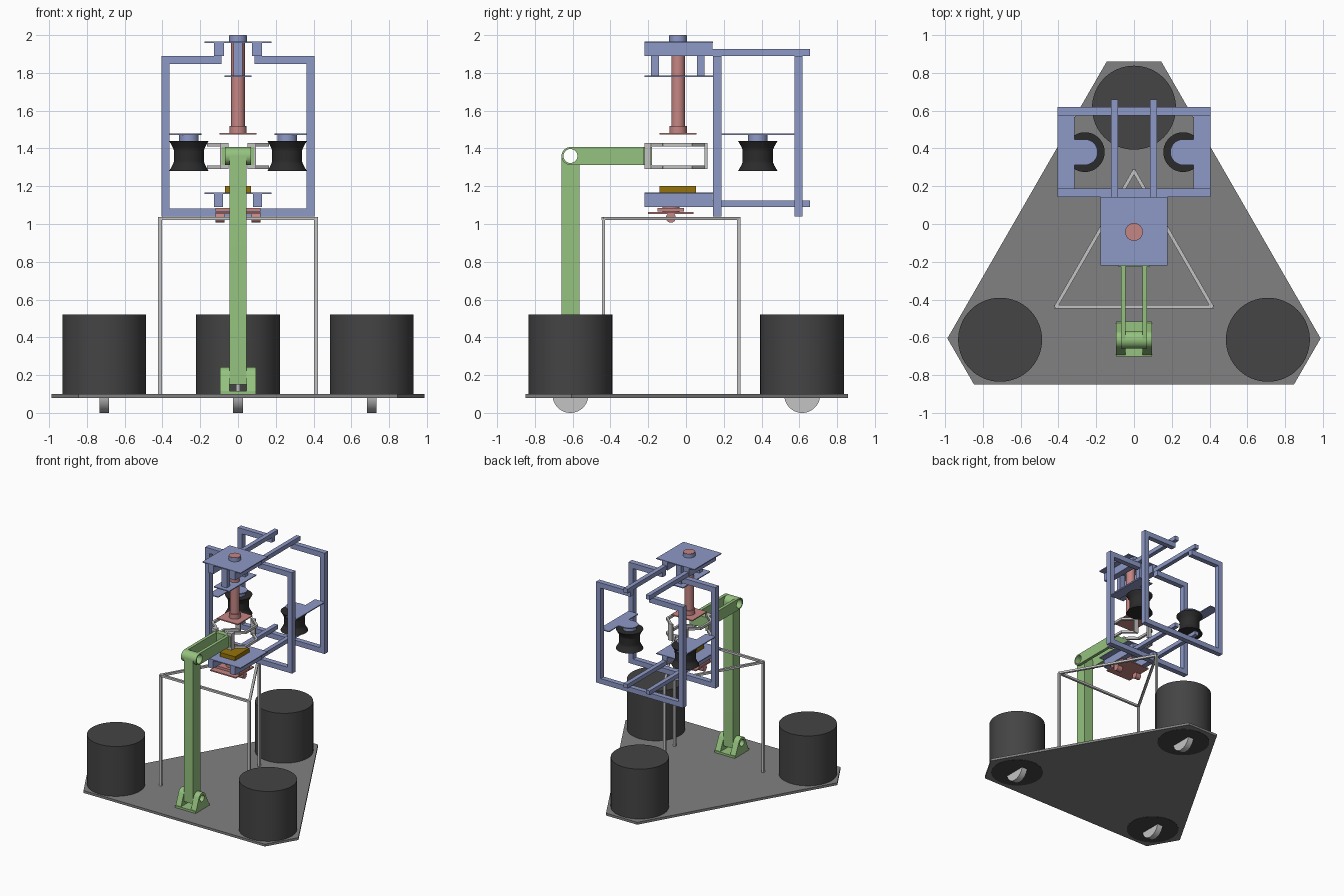
import bpy, bmesh, math
from mathutils import Matrix, Vector

cube = bpy.data.objects.get("Cube")
if cube:
    bpy.data.objects.remove(cube, do_unlink=True)


def material(name, r, g, b):
    m = bpy.data.materials.new(name)
    m.use_nodes = True
    m.diffuse_color = (r, g, b, 1)
    m.node_tree.nodes["Principled BSDF"].inputs["Base Color"].default_value = (r, g, b, 1)
    return m


BLUE = material("periwinkle blue", 0.27, 0.32, 0.57)
GREEN = material("leaf green", 0.30, 0.54, 0.21)
PINK = material("dusty pink", 0.56, 0.24, 0.23)
GOLD = material("dark gold", 0.30, 0.17, 0.003)
GREY = material("plate grey", 0.22, 0.22, 0.22)
DARK = material("pod charcoal", 0.058, 0.058, 0.058)
BLACK = material("roller black", 0.024, 0.024, 0.024)
LIGHT = material("light grey", 0.55, 0.55, 0.55)


def finish(name, bm, mat, smooth=False):
    bmesh.ops.recalc_face_normals(bm, faces=bm.faces)
    me = bpy.data.meshes.new(name)
    bm.to_mesh(me)
    bm.free()
    me.materials.append(mat)
    ob = bpy.data.objects.new(name, me)
    bpy.context.collection.objects.link(ob)
    if smooth:
        bpy.ops.object.select_all(action='DESELECT')
        ob.select_set(True)
        bpy.context.view_layer.objects.active = ob
        bpy.ops.object.shade_smooth_by_angle(angle=math.radians(35))
    return ob


def box(name, x, y, z, mat):
    """Box from (min, max) ranges."""
    bm = bmesh.new()
    bmesh.ops.create_cube(bm, size=1)
    for v in bm.verts:
        v.co = [(a + b) / 2 + c * (b - a) for c, (a, b) in zip(v.co, (x, y, z))]
    return finish(name, bm, mat)


def side(s, a, b):
    """Range a..b mirrored to the side s."""
    return tuple(sorted((s * a, s * b)))


def bar(name, p, q, width, z, mat):
    """Flat bar between two points of the ground plan."""
    p, q = Vector(p), Vector(q)
    d = q - p
    m = d.length / 2 + width / 2 * 0.6
    bm = bmesh.new()
    bmesh.ops.create_cube(bm, size=1, matrix=Matrix.Diagonal((2 * m, width, z[1] - z[0], 1)))
    c = (p + q) / 2
    bm.transform(Matrix.Translation((c.x, c.y, (z[0] + z[1]) / 2))
                 @ Matrix.Rotation(math.atan2(d.y, d.x), 4, 'Z'))
    return finish(name, bm, mat)


def lathe(name, profile, pos, mat, axis='Z', seg=48):
    """Revolve (radius, height) points about an axis through pos."""
    bm = bmesh.new()
    vs = [bm.verts.new((r, 0, h)) for r, h in profile]
    edges = [bm.edges.new(e) for e in zip(vs, vs[1:])]
    bmesh.ops.spin(bm, geom=vs + edges, cent=(0, 0, 0), axis=(0, 0, 1),
                   angle=2 * math.pi, steps=seg, use_merge=True)
    bmesh.ops.remove_doubles(bm, verts=bm.verts, dist=1e-5)
    if axis == 'X':
        bm.transform(Matrix.Rotation(math.pi / 2, 4, 'Y'))
    bm.transform(Matrix.Translation(pos))
    return finish(name, bm, mat, True)


def cylinder(name, r, pos, lo, hi, mat, axis='Z'):
    return lathe(name, [(0, lo), (r, lo), (r, hi), (0, hi)], pos, mat, axis)


def arc(cx, cy, r, a0, a1, n=16):
    """Arc points, angles in degrees."""
    return [(cx + r * math.cos(math.radians(a0 + (a1 - a0) * i / n)),
             cy + r * math.sin(math.radians(a0 + (a1 - a0) * i / n))) for i in range(n + 1)]


def cutout(name, outline, hole, lo, hi, mat, axis='X'):
    """Extruded outline with an optional hole; axis X reads the outline as (y, z)."""
    bm = bmesh.new()
    for loop in filter(None, (outline, hole)):
        vs = [bm.verts.new((a, b, lo)) for a, b in loop]
        for i, v in enumerate(vs):
            bm.edges.new((vs[i - 1], v))
    bmesh.ops.triangle_fill(bm, edges=bm.edges[:], use_beauty=True, use_dissolve=False)
    ext = bmesh.ops.extrude_face_region(bm, geom=bm.faces[:])
    for v in ext["geom"]:
        if isinstance(v, bmesh.types.BMVert):
            v.co.z = hi
    if axis == 'X':
        for v in bm.verts:
            v.co = (v.co.z, v.co.x, v.co.y)
    return finish(name, bm, mat, True)


# Base plate with three wheeled pods
cutout("base_plate", [(-0.845, -0.85), (0.845, -0.85), (0.987, -0.605), (0.145, 0.858),
                      (-0.145, 0.858), (-0.987, -0.605)], None, 0.08, 0.10, GREY, 'Z')
for label, x, y in (("right", -0.708, -0.612), ("left", 0.708, -0.612), ("rear", 0, 0.615)):
    lathe("pod_" + label, [(0, 0.52), (0.222, 0.52), (0.222, 0.1), (0.207, 0.1),
                           (0.207, 0.078), (0, 0.078)], (x, y, 0), DARK, seg=64)
    cylinder("wheel_" + label, 0.095, (x, y, 0.095), -0.026, 0.026, LIGHT, 'X')

# Triangular light stand
corners = [(-0.413, -0.437), (0.413, -0.437), (0, 0.28)]
for i, (x, y) in enumerate(corners):
    box(f"stand_leg_{i}", (x - 0.01, x + 0.01), (y - 0.009, y + 0.009), (0.1, 1.03), LIGHT)
    bar(f"stand_rail_{i}", corners[i - 1], (x, y), 0.019, (1.02, 1.038), LIGHT)

# Green post, foot bracket and elbow arm
PY, PZ = -0.612, 1.36
hole = arc(PY, PZ, 0.037, 0, 360 * 31 / 32, 31)
cutout("post", [(PY - 0.047, 0.15), (PY + 0.047, 0.15)] + arc(PY, PZ, 0.047, 0, 180),
       hole, -0.044, 0.044, GREEN)
box("bracket_base", (-0.095, 0.095), (-0.70, -0.515), (0.1, 0.117), GREEN)
for s in (-1, 1):
    n = "left" if s > 0 else "right"
    cutout("bracket_ear_" + n, [(-0.70, 0.1), (-0.515, 0.1)] + arc(PY, 0.195, 0.047, 20, 160),
           arc(PY, 0.195, 0.028, 0, 345, 23), *side(s, 0.046, 0.095), GREEN)
    cutout("arm_side_" + n, [(-0.19, PZ - 0.047), (-0.19, PZ + 0.047)]
           + arc(PY, PZ, 0.047, 90, 270), hole, *side(s, 0.044, 0.07), GREEN)
box("arm_end", (-0.085, 0.085), (-0.225, -0.18), (1.313, 1.407), GREEN)

# Gripper claws: upper and lower strips joined by posts
claw = [(0.06, -0.205), (0.09, -0.17), (0.153, -0.12), (0.153, 0.03), (0.07, 0.10)]
for s in (-1, 1):
    n = "left" if s > 0 else "right"
    for lvl, z in (("lower", (1.29, 1.31)), ("upper", (1.41, 1.43))):
        for i, (p, q) in enumerate(zip(claw, claw[1:])):
            bar(f"claw_{lvl}_{n}_{i}", (s * p[0], p[1]), (s * q[0], q[1]), 0.018, z, LIGHT)
    box("claw_tip_" + n, side(s, 0.05, 0.09), (0.098, 0.113), (1.29, 1.43), LIGHT)
    box("claw_root_" + n, side(s, 0.05, 0.095), (-0.22, -0.185), (1.29, 1.43), LIGHT)

# Blue cage: two portal frames, rails and clamp blocks
for label, y in (("front", (0.142, 0.187)), ("rear", (0.575, 0.618))):
    box(f"frame_{label}_bottom", (-0.405, 0.405), y, (1.04, 1.083), BLUE)
    for s in (-1, 1):
        n = "left" if s > 0 else "right"
        box(f"frame_{label}_upright_{n}", side(s, 0.363, 0.405), y, (1.04, 1.89), BLUE)
        box(f"frame_{label}_top_{n}", side(s, 0.087, 0.405), y, (1.846, 1.89), BLUE)
for s in (-1, 1):
    n = "left" if s > 0 else "right"
    box("upper_rail_" + n, side(s, 0.085, 0.121), (0.13, 0.657), (1.89, 1.926), BLUE)
    box("lower_rail_" + n, side(s, 0.085, 0.121), (0.13, 0.657), (1.09, 1.124), BLUE)
    box("upper_clamp_" + n, side(s, 0.074, 0.127), (-0.22, 0.14), (1.89, 1.96), BLUE)
    box("lower_clamp_" + n, side(s, 0.08, 0.127), (-0.22, 0.14), (1.09, 1.16), BLUE)
    # Roller holder and waisted roller
    c = 0.26
    tongue = ([(0.405, 0.187), (0.405, 0.575), (0.315, 0.575), (0.315, 0.448)]
              + arc(c, 0.38, 0.068, 90, 270) + [(0.315, 0.312), (0.315, 0.187)])
    cutout("roller_holder_" + n, [(s * x, y) for x, y in tongue], None, 1.47, 1.478, BLUE, 'Z')
    cylinder("roller_hub_" + n, 0.052, (s * c, 0.38, 0), 1.43, 1.472, BLUE)
    wall = [(0.105 - 0.025 * min(1, 1.25 * math.cos(t * math.pi / 20)), 1.36 + 0.008 * t)
            for t in range(-10, 11)]
    lathe("roller_" + n, [(0, 1.28)] + wall + [(0, 1.44)], (s * c, 0.38, 0), BLACK)

# Upper plate, spindle hanger and spindle
SY = -0.042
box("upper_plate", (-0.178, 0.178), (-0.22, 0.142), (1.958, 1.966), BLUE)
box("hanger_plate", (-0.072, 0.072), (-0.22, 0.142), (1.777, 1.785), BLUE)
for label, y in (("front", (-0.185, -0.143)), ("rear", (0.057, 0.099))):
    box("hanger_post_" + label, (-0.025, 0.025), y, (1.78, 1.96), BLUE)
cylinder("spindle_cap", 0.047, (0, SY, 0), 1.96, 1.997, BLUE)
cylinder("spindle_cap_disc", 0.045, (0, SY, 0), 1.995, 2.0, PINK)
cylinder("spindle", 0.036, (0, SY, 0), 1.48, 1.96, PINK)
cylinder("spindle_collar", 0.046, (0, SY, 0), 1.48, 1.52, PINK)
box("spindle_foot", (-0.097, 0.097), (-0.14, 0.055), (1.473, 1.482), PINK)

# Lower plate, gold block and pink underside unit
box("lower_plate", (-0.178, 0.178), (-0.22, 0.142), (1.158, 1.166), BLUE)
box("gold_block", (-0.07, 0.07), (-0.14, 0.052), (1.166, 1.2), GOLD)
cylinder("under_stem", 0.045, (0, -0.08, 0), 1.06, 1.16, PINK)
box("under_block", (-0.12, 0.12), (-0.15, -0.01), (1.065, 1.085), PINK)
box("under_plate", (-0.12, 0.12), (-0.2, 0.04), (1.053, 1.063), PINK)
for s in (-1, 1):
    cylinder("under_roller_" + ("left" if s > 0 else "right"), 0.026, (s * 0.096, -0.08, 1.033),
             -0.024, 0.024, PINK, 'X')
